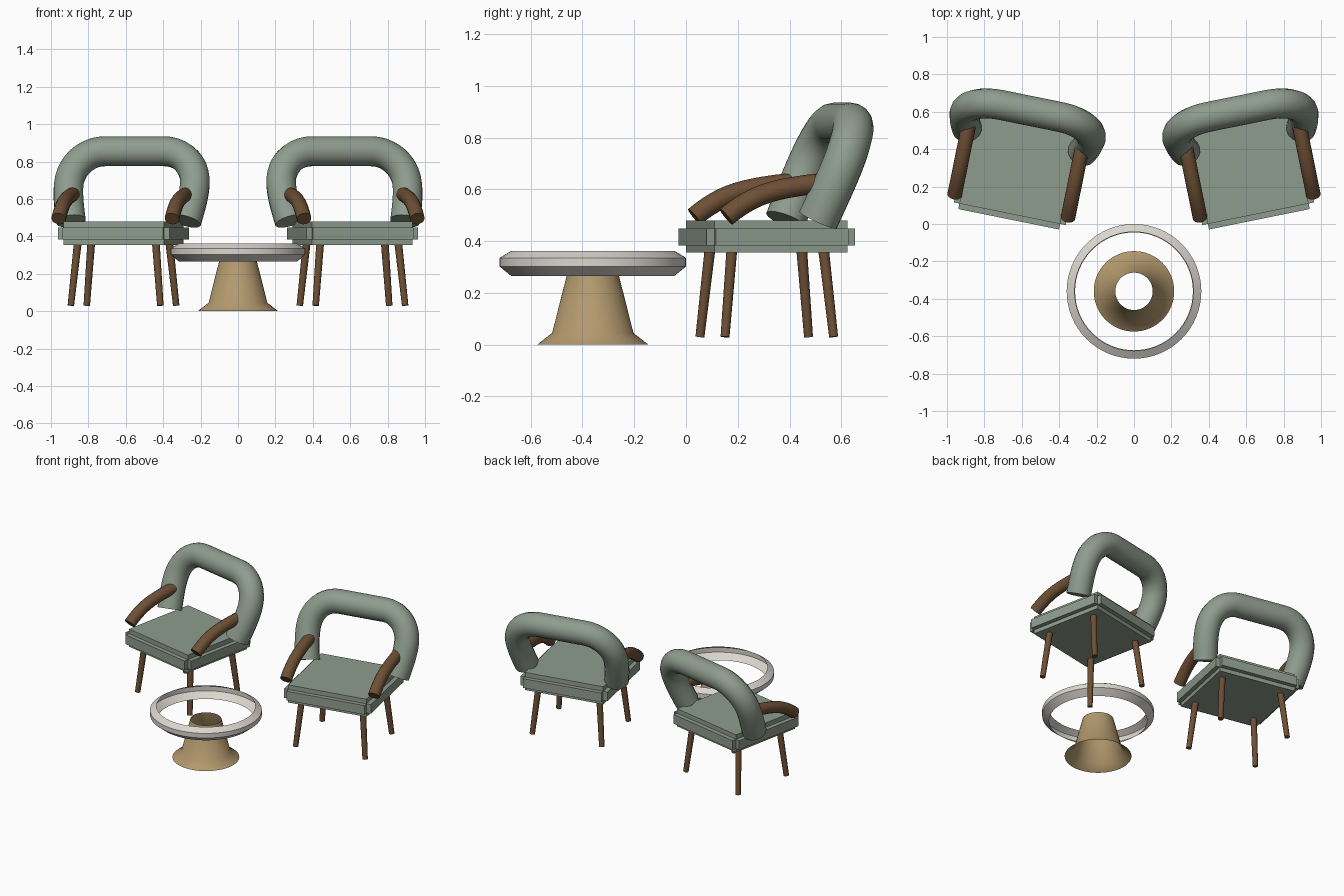
import bpy, bmesh, math
from mathutils import Matrix, Vector

if "Cube" in bpy.data.objects:
    bpy.data.objects.remove(bpy.data.objects["Cube"])


def material(name, rgb):
    m = bpy.data.materials.new(name)
    m.diffuse_color = (*rgb, 1)
    m.use_nodes = True
    m.node_tree.nodes["Principled BSDF"].inputs["Base Color"].default_value = m.diffuse_color
    return m


SAGE = material("sage fabric", (0.275, 0.335, 0.27))
WOOD = material("dark wood", (0.155, 0.08, 0.035))
TAN = material("tan base", (0.45, 0.32, 0.155))
WHITE = material("off white", (0.70, 0.67, 0.62))


def finish(bm, name, mat, matrix=Matrix(), angle=None):
    me = bpy.data.meshes.new(name)
    bm.to_mesh(me)
    bm.free()
    ob = bpy.data.objects.new(name, me)
    bpy.context.collection.objects.link(ob)
    ob.matrix_world = matrix
    me.materials.append(mat)
    if angle:
        me.shade_smooth()
        me.set_sharp_from_angle(angle=math.radians(angle))
    return ob


def box(name, size, z, mat, matrix):
    bm = bmesh.new()
    bmesh.ops.create_cube(bm, size=1, matrix=Matrix.Translation((0, 0, z)) @ Matrix.Diagonal((*size, 1)))
    finish(bm, name, mat, matrix)


def leg(name, bottom, top, r1, r2, mat, matrix):
    a, b = Vector(bottom), Vector(top)
    d = b - a
    m = Matrix.Translation((a + b) / 2) @ d.to_track_quat('Z', 'Y').to_matrix().to_4x4()
    bm = bmesh.new()
    bmesh.ops.create_cone(bm, cap_ends=True, segments=16, radius1=r1, radius2=r2, depth=d.length, matrix=m)
    finish(bm, name, mat, matrix, 40)


def tube(name, knots, radius, mat, matrix):
    """Round tube along a Bezier path; each knot is (point, left handle, right handle)."""
    cu = bpy.data.curves.new(name, 'CURVE')
    cu.dimensions = '3D'
    cu.resolution_u = 10
    cu.bevel_depth = radius
    cu.bevel_resolution = 6
    cu.use_fill_caps = True
    sp = cu.splines.new('BEZIER')
    sp.bezier_points.add(len(knots) - 1)
    for bp, (co, hl, hr) in zip(sp.bezier_points, knots):
        bp.handle_left_type = bp.handle_right_type = 'FREE'
        bp.co, bp.handle_left, bp.handle_right = co, hl, hr
    tmp = bpy.data.objects.new(name + "_path", cu)
    bpy.context.collection.objects.link(tmp)
    dg = bpy.context.evaluated_depsgraph_get()
    bm = bmesh.new()
    me = tmp.evaluated_get(dg).to_mesh()
    bm.from_mesh(me)
    bpy.data.objects.remove(tmp)
    bmesh.ops.remove_doubles(bm, verts=bm.verts, dist=1e-5)
    bmesh.ops.recalc_face_normals(bm, faces=bm.faces)
    for f in bm.faces:
        f.material_index = 0
    finish(bm, name, mat, matrix, 45)


def lathe(name, profile, mat, matrix, steps=64):
    """Open shell of revolution from (radius, z) points."""
    bm = bmesh.new()
    rings = [[bm.verts.new((r * math.cos(2 * math.pi * i / steps), r * math.sin(2 * math.pi * i / steps), z))
              for i in range(steps)] for r, z in profile]
    for a, b in zip(rings, rings[1:]):
        for i in range(steps):
            j = (i + 1) % steps
            bm.faces.new((a[i], a[j], b[j], b[i]))
    finish(bm, name, mat, matrix, 50)


def back_point(u, z):
    """Point in the reclined plane of the backrest."""
    return Vector((u, 0.138 + (z - 0.481) * 0.428, z))


def chair(side, s):
    m = Matrix.Translation((0.612 * s, 0.312, 0)) @ Matrix.Rotation(0.2 * s, 4, 'Z')

    # Cushion: three crossed boxes leave a stepped edge all round
    w, d, h, e = 0.61, 0.585, 0.125, 0.06
    box(side + "_seat_core", (w - e, d - e, h), 0.4175, SAGE, m)
    box(side + "_seat_side_band", (w, d - e, h - e), 0.4155, SAGE, m)
    box(side + "_seat_front_band", (w - e, d, h - e), 0.4155, SAGE, m)

    # Backrest: fat arch, right half mirrored to the left
    half = [((0.315, 0.481), (0.31, 0.44), (0.33, 0.55)),
            ((0.344, 0.675), (0.344, 0.61), (0.344, 0.775)),
            ((0.16, 0.855), (0.265, 0.855), (0.08, 0.855))]
    knots = [tuple(back_point(*p) for p in k) for k in half]
    knots += [tuple(back_point(-p[0], p[1]) for p in (c, r, l)) for c, l, r in reversed(half)]
    tube(side + "_backrest", knots, 0.08, SAGE, m)

    for x, lr in ((-1, "left"), (1, "right")):
        # Armrest: curved rod running into the backrest
        u = 0.309 * x
        tube(f"{side}_{lr}_armrest",
             [((u, -0.222, 0.494), (u, -0.26, 0.465), (u, -0.13, 0.57)),
              ((u, 0.0, 0.601), (u, -0.06, 0.588), (u, 0.06, 0.613)),
              ((u, 0.17, 0.624), (u, 0.11, 0.62), (u, 0.2, 0.626))], 0.039, WOOD, m)
        # Splayed legs
        for y, fb in ((-1, "front"), (1, "back")):
            leg(f"{side}_{fb}_{lr}_leg", (0.244 * x, 0.214 * y, 0.03), (0.213 * x, 0.181 * y, 0.365),
                0.0175, 0.021, WOOD, m)


chair("left_chair", -1)
chair("right_chair", 1)

# Table: open rim and flared hollow pedestal
T = Matrix.Translation((0, -0.36, 0))
lathe("table_rim", [(0.315, 0.265), (0.36, 0.302), (0.36, 0.335), (0.318, 0.361)], WHITE, T)
lathe("table_pedestal", [(0.215, 0), (0.157, 0.045), (0.1, 0.27)], TAN, T)
